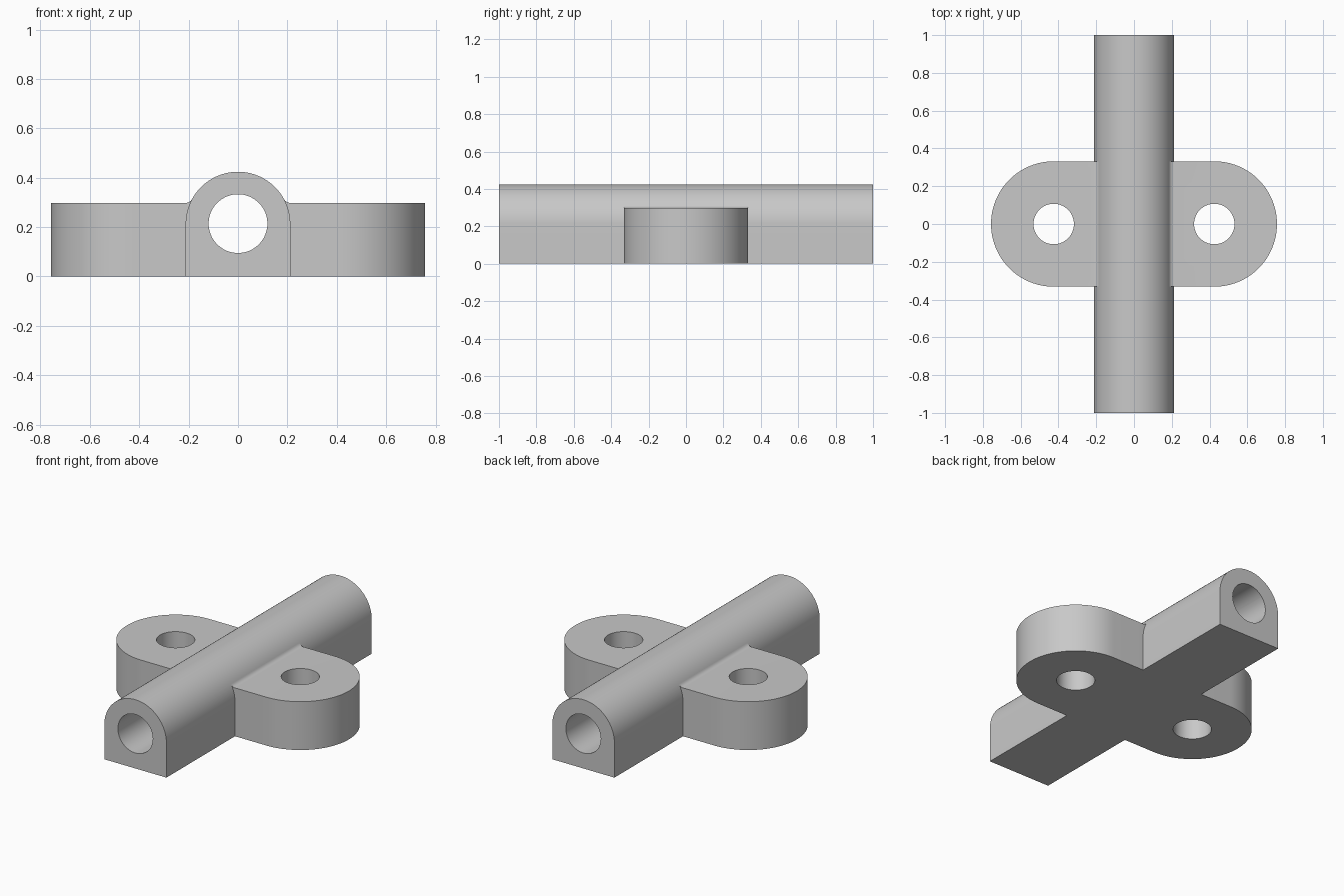
import bpy, bmesh
from math import sin, cos, pi, sqrt, atan2, radians
from mathutils import Vector

cube = bpy.data.objects.get("Cube")
if cube:
    bpy.data.objects.remove(cube, do_unlink=True)

R = 0.212             # tube radius and height of its axis
BORE = 0.119
FLANGE_R, FLANGE_X, FLANGE_Z = 0.332, 0.425, 0.298
HOLE = 0.107
FILLET = 0.03

grey = bpy.data.materials.new("plain grey")
grey.use_nodes = True
colour = (0.58, 0.58, 0.58, 1)
grey.diffuse_color = colour
grey.node_tree.nodes["Principled BSDF"].inputs["Base Color"].default_value = colour


def arc(cx, cy, r, start, end, steps):
    return [(cx + r * cos(start + (end - start) * i / steps),
             cy + r * sin(start + (end - start) * i / steps)) for i in range(steps + 1)]


def prism(name, profile, low, high, axis):
    """Extrude a closed 2D profile along y (profile is x, z) or z (profile is x, y)."""
    bm = bmesh.new()
    place = (lambda a, b: (a, low, b)) if axis == "y" else (lambda a, b: (a, b, low))
    face = bm.faces.new([bm.verts.new(place(a, b)) for a, b in profile])
    moved = bmesh.ops.extrude_face_region(bm, geom=[face])["geom"]
    offset = Vector((0, high - low, 0) if axis == "y" else (0, 0, high - low))
    bmesh.ops.translate(bm, vec=offset, verts=[v for v in moved if isinstance(v, bmesh.types.BMVert)])
    bmesh.ops.recalc_face_normals(bm, faces=bm.faces)
    mesh = bpy.data.meshes.new(name)
    bm.to_mesh(mesh)
    bm.free()
    mesh.materials.append(grey)
    obj = bpy.data.objects.new(name, mesh)
    bpy.context.collection.objects.link(obj)
    return obj


def combine(target, tool, operation):
    mod = target.modifiers.new(operation.lower(), "BOOLEAN")
    mod.operation, mod.solver, mod.object = operation, "EXACT", tool
    tool.hide_render = True
    bpy.context.view_layer.objects.active = target
    bpy.ops.object.modifier_apply(modifier=mod.name)
    bpy.data.objects.remove(tool, do_unlink=True)


# Arched tube body
body = prism("bracket_body", [(-R, 0), (R, 0)] + arc(0, R, R, 0, pi, 64), -1, 1, "y")

# Rounded mounting flange
outline = (arc(FLANGE_X, 0, FLANGE_R, -pi / 2, pi / 2, 48)
           + arc(-FLANGE_X, 0, FLANGE_R, pi / 2, 3 * pi / 2, 48))
combine(body, prism("flange", outline, 0, FLANGE_Z, "z"), "UNION")

# Small fillets where the flange meets the tube
cz = FLANGE_Z + FILLET
cx = sqrt((R + FILLET) ** 2 - (cz - R) ** 2)
toward_tube = pi + atan2(cz - R, cx)
curve = arc(cx, cz, FILLET, toward_tube, 3 * pi / 2, 8)
for side in (1, -1):
    section = [(side * x, z) for x, z in curve + [(cx, 0.26), (0.16, 0.26)]]
    combine(body, prism("fillet", section, -FLANGE_R, FLANGE_R, "y"), "UNION")

# Long bore and the two bolt holes
combine(body, prism("bore_cutter", arc(0, R + 0.002, BORE, 0, 2 * pi, 64)[:-1], -1.1, 1.1, "y"), "DIFFERENCE")
for side in (1, -1):
    ring = arc(side * FLANGE_X, 0, HOLE, 0, 2 * pi, 48)[:-1]
    combine(body, prism("bolt_hole_cutter", ring, -0.1, 0.5, "z"), "DIFFERENCE")

# Smooth curved walls, crisp rims
bpy.ops.object.select_all(action="DESELECT")
body.select_set(True)
bpy.context.view_layer.objects.active = body
bpy.ops.object.shade_smooth_by_angle(angle=radians(30))
